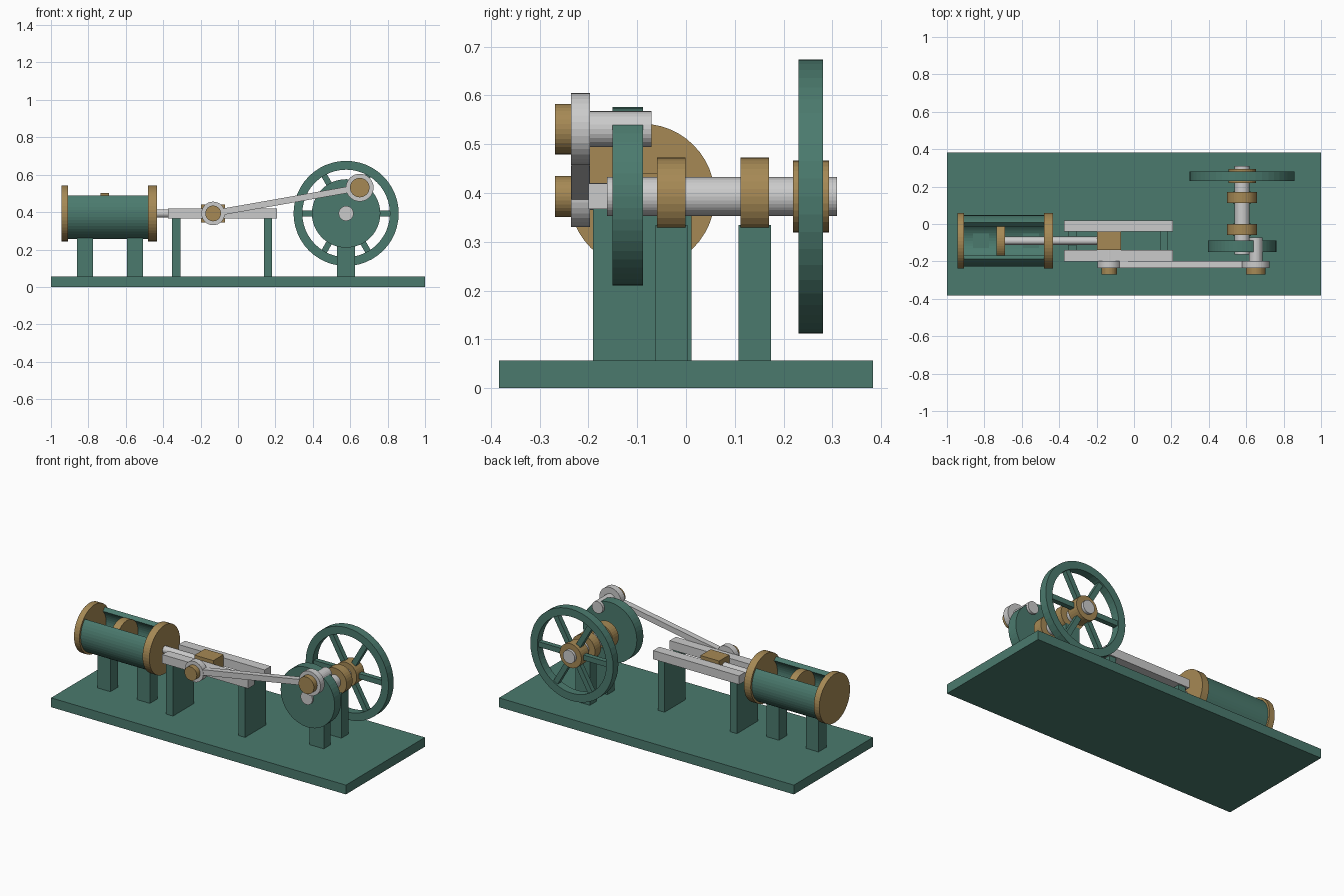
import bpy, bmesh
from math import cos, sin, pi, radians
from mathutils import Vector, Matrix

if "Cube" in bpy.data.objects:
    bpy.data.objects.remove(bpy.data.objects["Cube"])


def material(name, rgb):
    m = bpy.data.materials.new(name)
    m.diffuse_color = (*rgb, 1)
    m.use_nodes = True
    m.node_tree.nodes["Principled BSDF"].inputs["Base Color"].default_value = m.diffuse_color
    return m


GREEN = material("green_paint", (0.07, 0.195, 0.155))
BRASS = material("brass", (0.38, 0.25, 0.09))
STEEL = None


def finish(name, bm, mat):
    bmesh.ops.recalc_face_normals(bm, faces=bm.faces)
    me = bpy.data.meshes.new(name)
    bm.to_mesh(me)
    bm.free()
    ob = bpy.data.objects.new(name, me)
    bpy.context.collection.objects.link(ob)
    if mat:
        me.materials.append(mat)
    return ob


def box(name, x, y, z, mat=STEEL):
    bm = bmesh.new()
    size = Matrix.Diagonal((x[1] - x[0], y[1] - y[0], z[1] - z[0], 1))
    mid = Vector((sum(x) / 2, sum(y) / 2, sum(z) / 2))
    bmesh.ops.create_cube(bm, size=1, matrix=Matrix.Translation(mid) @ size)
    return finish(name, bm, mat)


def cyl(name, p0, p1, r, mat=STEEL, n=32):
    p0, p1 = Vector(p0), Vector(p1)
    d = p1 - p0
    bm = bmesh.new()
    rot = Vector((0, 0, 1)).rotation_difference(d).to_matrix().to_4x4()
    bmesh.ops.create_cone(bm, cap_ends=True, segments=n, radius1=r, radius2=r, depth=d.length,
                          matrix=Matrix.Translation((p0 + p1) / 2) @ rot)
    return finish(name, bm, mat)


def cyl_y(name, x, z, y0, y1, r, mat=STEEL, n=32):
    return cyl(name, (x, y0, z), (x, y1, z), r, mat, n)


def tube(name, place, span, r_in, r_out, mat, a0=0, a1=360, n=48):
    """Tube or open arc: place(u, v, t) maps the section and length to space."""
    bm = bmesh.new()
    closed = a1 - a0 == 360
    rows = []
    for i in range(n if closed else n + 1):
        a = radians(a0 + (a1 - a0) * i / n)
        rows.append([bm.verts.new(place(r * cos(a), r * sin(a), t)) for r, t in
                     ((r_in, span[0]), (r_out, span[0]), (r_out, span[1]), (r_in, span[1]))])
    for i in range(n):
        a, b = rows[i], rows[(i + 1) % len(rows)]
        for k in range(4):
            bm.faces.new((a[k], a[(k + 1) % 4], b[(k + 1) % 4], b[k]))
    if not closed:
        bm.faces.new(rows[0])
        bm.faces.new(rows[-1])
    return finish(name, bm, mat)


AY, AZ = -0.09, 0.393      # cylinder axis
SX = 0.578                 # crankshaft axis
HX = -0.133                # crosshead pin
PX, PZ = 0.651, 0.531      # crank pin

# Base plate
box("base_plate", (-1, 1), (-0.383, 0.383), (0, 0.057), GREEN)

# Cutaway cylinder with end covers and feet
tube("cylinder_barrel", lambda u, v, t: (t, AY + u, AZ + v), (-0.915, -0.475),
     0.11, 0.137, GREEN, 135, 405, 36)
for name, x0, x1 in (("rear_cover", -0.945, -0.908), ("front_cover", -0.48, -0.434)):
    cyl(name, (x0, AY, AZ), (x1, AY, AZ), 0.149, BRASS, 48)
for name, x0, x1 in (("rear_cylinder_foot", -0.862, -0.776), ("front_cylinder_foot", -0.594, -0.508)):
    box(name, (x0, x1), (AY - 0.038, AY + 0.038), (0.05, 0.29), GREEN)

# Piston, rod and crosshead
cyl("piston", (-0.736, AY, AZ), (-0.69, AY, AZ), 0.109, BRASS, 48)
cyl("piston_rod", (-0.71, AY, AZ), (-0.17, AY, AZ), 0.022, n=24)
box("crosshead", (-0.197, -0.069), (AY - 0.05, AY + 0.05), (0.345, 0.441), BRASS)
cyl_y("crosshead_pin", HX, AZ, -0.203, -0.1, 0.028, n=24)

# Guide rails and their supports
for name, s in (("front_guide_rail", -1), ("back_guide_rail", 1)):
    c = AY + s * 0.08
    box(name, (-0.374, 0.209), (c - 0.03, c + 0.03), (0.367, 0.42))
for name, x0, x1 in (("left_guide_support", -0.353, -0.307), ("right_guide_support", 0.138, 0.182)):
    box(name, (x0, x1), (AY - 0.101, AY + 0.101), (0.05, 0.368), GREEN)

# Connecting rod with two eyes and brass caps
cyl_y("rod_small_eye", HX, AZ, -0.236, -0.197, 0.063)
cyl_y("rod_big_eye", PX, PZ, -0.236, -0.197, 0.074)
cyl_y("small_eye_cap", HX, AZ, -0.269, -0.23, 0.042, BRASS)
cyl_y("big_eye_cap", PX, PZ, -0.269, -0.23, 0.052, BRASS)
d = Vector((PX - HX, 0, PZ - AZ))
rod = box("connecting_rod", (-d.length / 2, d.length / 2), (-0.0185, 0.0185), (-0.017, 0.017))
turn = Vector((1, 0, 0)).rotation_difference(d).to_matrix().to_4x4()
rod.data.transform(Matrix.Translation(((PX + HX) / 2, -0.2165, (PZ + AZ) / 2)) @ turn)

# Crank disc, pin and shaft
cyl_y("crank_disc", SX, AZ, -0.151, -0.088, 0.183, GREEN, 48)
cyl_y("crank_pin", PX, PZ, -0.2, -0.071, 0.037, n=24)
cyl_y("crankshaft", SX, AZ, -0.162, 0.31, 0.04)

# Bearings on posts
for name, y in (("front_bearing", -0.03), ("back_bearing", 0.141)):
    cyl_y(name, SX, AZ, y - 0.029, y + 0.029, 0.08, BRASS)
    box(name + "_post", (SX - 0.048, SX + 0.048), (y - 0.033, y + 0.033), (0.05, 0.334), GREEN)

# Flywheel
WY = 0.256
tube("flywheel_rim", lambda u, v, t: (SX + u, t, AZ + v), (WY - 0.025, WY + 0.025),
     0.234, 0.281, GREEN)
cyl_y("flywheel_hub", SX, AZ, WY - 0.037, WY + 0.037, 0.074, BRASS)
for i in range(6):
    spoke = box(f"flywheel_spoke_{i + 1}", (0.05, 0.242), (-0.015, 0.015), (-0.016, 0.016), GREEN)
    spoke.data.transform(Matrix.Translation((SX, WY, AZ)) @ Matrix.Rotation(i * pi / 3, 4, 'Y'))
